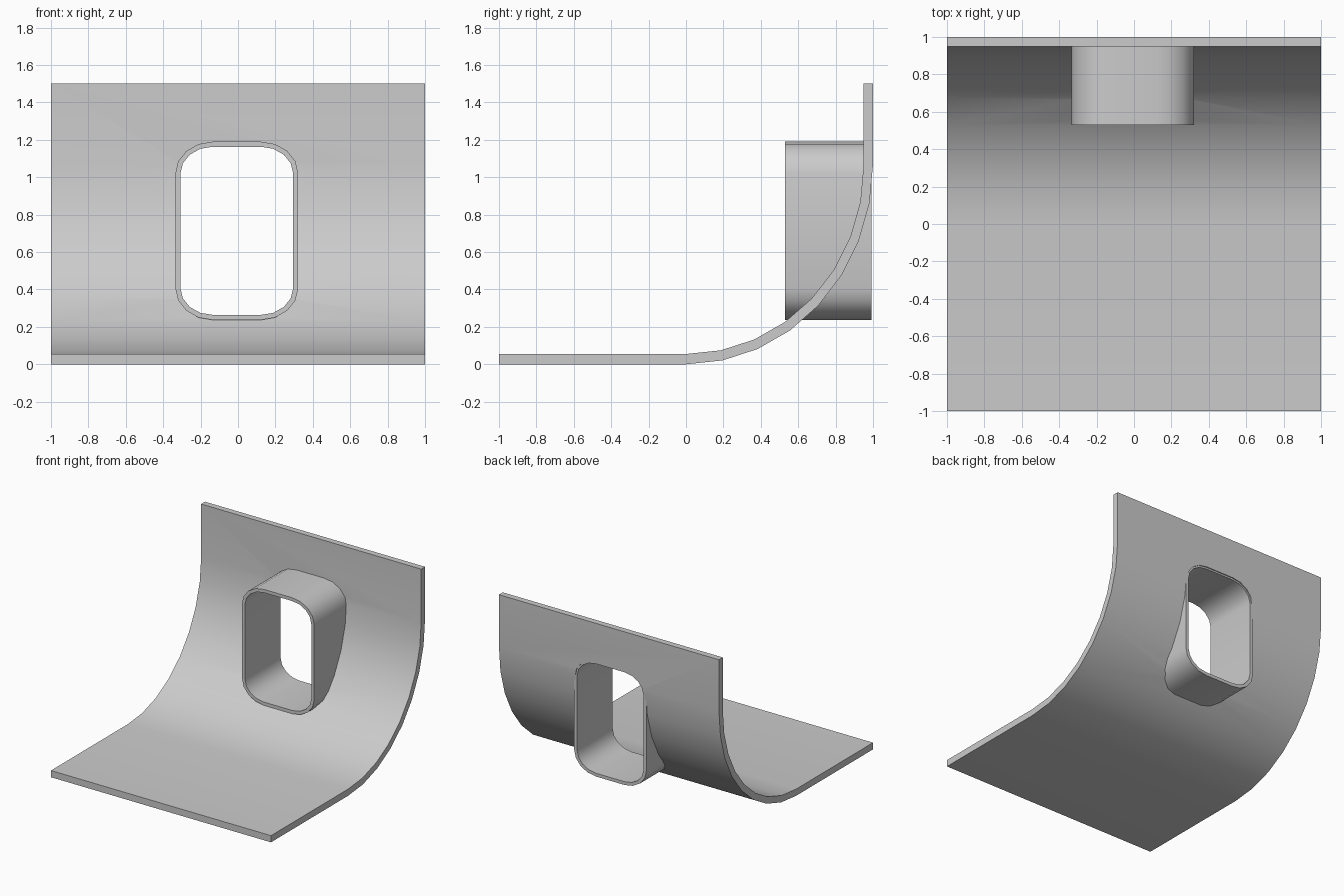
import bpy, bmesh, math
from mathutils import Vector

if "Cube" in bpy.data.objects:
    bpy.data.objects.remove(bpy.data.objects["Cube"])


def make_object(name, bm):
    bmesh.ops.recalc_face_normals(bm, faces=bm.faces)
    mesh = bpy.data.meshes.new(name)
    bm.to_mesh(mesh)
    bm.free()
    ob = bpy.data.objects.new(name, mesh)
    bpy.context.collection.objects.link(ob)
    return ob


def extrude(bm, points, offset):
    face = bm.faces.new([bm.verts.new(p) for p in points])
    out = bmesh.ops.extrude_face_region(bm, geom=[face], use_keep_orig=True)
    verts = [g for g in out["geom"] if isinstance(g, bmesh.types.BMVert)]
    bmesh.ops.translate(bm, verts=verts, vec=Vector(offset))


def rounded_rect(inset, y, steps=4):
    # Rounded opening outline in the xz plane
    hw, hh = 0.3285 - inset, 0.4765 - inset
    rx, rz = 0.2 - inset, 0.17 - inset
    pts = []
    for q, (sx, sz) in enumerate([(1, 1), (-1, 1), (-1, -1), (1, -1)]):
        for i in range(steps + 1):
            a = (q + i / steps) * math.pi / 2
            pts.append((-0.0065 + sx * (hw - rx) + rx * math.cos(a), y,
                        0.7135 + sz * (hh - rz) + rz * math.sin(a)))
    return pts


def sweep(ry, rz, z0):
    angles = [i * math.pi / 16 for i in range(9)]
    arc = [(-1, ry * math.sin(a), z0 + rz * (1 - math.cos(a))) for a in angles]
    return [(-1, -1, z0)] + arc + [(-1, ry, 1.5)]


# Curved sheet
bm = bmesh.new()
extrude(bm, sweep(1.0, 1.07, 0.0) + sweep(0.95, 1.01, 0.055)[::-1], (2, 0, 0))
sheet = make_object("curved_sheet", bm)

# Opening through the sheet
bm = bmesh.new()
extrude(bm, rounded_rect(0.013, 0.1), (0, 1.2, 0))
cutter = make_object("opening_cutter", bm)
cutter.hide_render = True
mod = sheet.modifiers.new("opening", "BOOLEAN")
mod.operation = "DIFFERENCE"
mod.solver = "EXACT"
mod.object = cutter
bpy.context.view_layer.objects.active = sheet
sheet.select_set(True)
bpy.ops.object.modifier_apply(modifier=mod.name)
bpy.data.objects.remove(cutter)

# Tube frame lining the opening
bm = bmesh.new()
rings = [[bm.verts.new(p) for p in rounded_rect(inset, y)]
         for inset, y in [(0, 0.53), (0, 0.992), (0.027, 0.992), (0.027, 0.53)]]
n = len(rings[0])
for r in range(4):
    a, b = rings[r], rings[(r + 1) % 4]
    for i in range(n):
        j = (i + 1) % n
        bm.faces.new((a[i], a[j], b[j], b[i]))
frame = make_object("opening_frame", bm)

# Smooth curves with crisp rims
frame.select_set(True)
bpy.ops.object.shade_smooth_by_angle(angle=math.radians(30))
